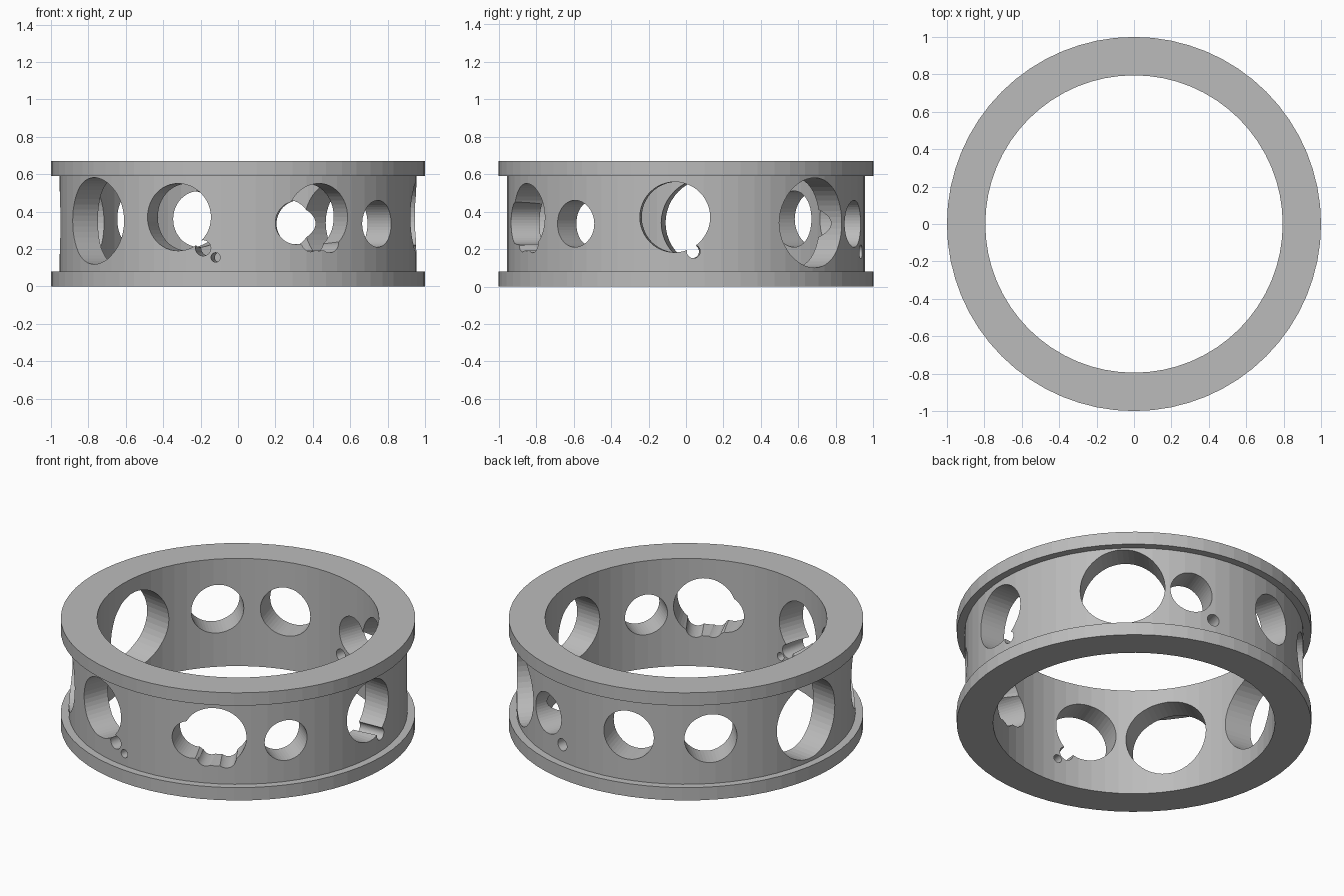
import bpy
import bmesh
from math import radians, sin, cos, pi
from mathutils import Matrix, Vector

cube = bpy.data.objects.get("Cube")
if cube:
    bpy.data.objects.remove(cube, do_unlink=True)

SEGMENTS = 64
INNER, WAIST, OUTER = 0.795, 0.955, 1.0
LIP, HEIGHT = 0.08, 0.67

# Holes: angle from the front towards +x, height, radius
holes = [
    (-53.7, 0.35, 0.232),
    (-19.6, 0.37, 0.18),
    (-11.3, 0.205, 0.042),
    (-7.2, 0.155, 0.025),
    (27, 0.37, 0.18),
    (19, 0.34, 0.115),
    (24, 0.235, 0.05),
    (31, 0.235, 0.055),
    (51.6, 0.335, 0.125),
    (86.4, 0.37, 0.188),
    (92.4, 0.187, 0.036),
    (136, 0.34, 0.24),
    (160, 0.335, 0.125),
    (168, 0.185, 0.037),
    (195, 0.36, 0.15),
    (223.5, 0.36, 0.15),
    (262, 0.34, 0.24),
]

grey = bpy.data.materials.new("plain grey")
grey.use_nodes = True
colour = (0.5, 0.5, 0.5, 1)
grey.diffuse_color = colour
grey.node_tree.nodes["Principled BSDF"].inputs["Base Color"].default_value = colour


def add_object(name, bm):
    mesh = bpy.data.meshes.new(name)
    bmesh.ops.recalc_face_normals(bm, faces=bm.faces)
    bm.to_mesh(mesh)
    bm.free()
    obj = bpy.data.objects.new(name, mesh)
    bpy.context.collection.objects.link(obj)
    return obj


# Flanged ring, turned from its cross-section
profile = [(INNER, 0), (OUTER, 0), (OUTER, LIP), (WAIST, LIP),
           (WAIST, HEIGHT - LIP), (OUTER, HEIGHT - LIP), (OUTER, HEIGHT), (INNER, HEIGHT)]
bm = bmesh.new()
loops = []
for i in range(SEGMENTS):
    a = 2 * pi * i / SEGMENTS
    loops.append([bm.verts.new((r * cos(a), r * sin(a), z)) for r, z in profile])
n = len(profile)
for i in range(SEGMENTS):
    this, after = loops[i], loops[(i + 1) % SEGMENTS]
    for j in range(n):
        k = (j + 1) % n
        bm.faces.new((this[j], after[j], after[k], this[k]))
ring = add_object("flanged_ring", bm)
ring.data.materials.append(grey)

# Radial holes through the waist
bpy.context.view_layer.objects.active = ring
for angle, z, radius in holes:
    a = radians(angle)
    out = Vector((sin(a), -cos(a), 0))
    place = Matrix.Translation(out * 0.87 + Vector((0, 0, z)))
    turn = out.to_track_quat('Z', 'Y').to_matrix().to_4x4()
    bm = bmesh.new()
    bmesh.ops.create_cone(bm, cap_ends=True, segments=48, radius1=radius,
                          radius2=radius, depth=0.4, matrix=place @ turn)
    cutter = add_object("hole_cutter", bm)
    cutter.data.materials.append(grey)
    cutter.hide_render = True
    cut = ring.modifiers.new("hole", 'BOOLEAN')
    cut.operation = 'DIFFERENCE'
    cut.solver = 'EXACT'
    cut.object = cutter
    bpy.ops.object.modifier_apply(modifier=cut.name)
    bpy.data.objects.remove(cutter, do_unlink=True)

# Soften only the fine facets
ring.select_set(True)
bpy.ops.object.shade_smooth_by_angle(angle=radians(3))
